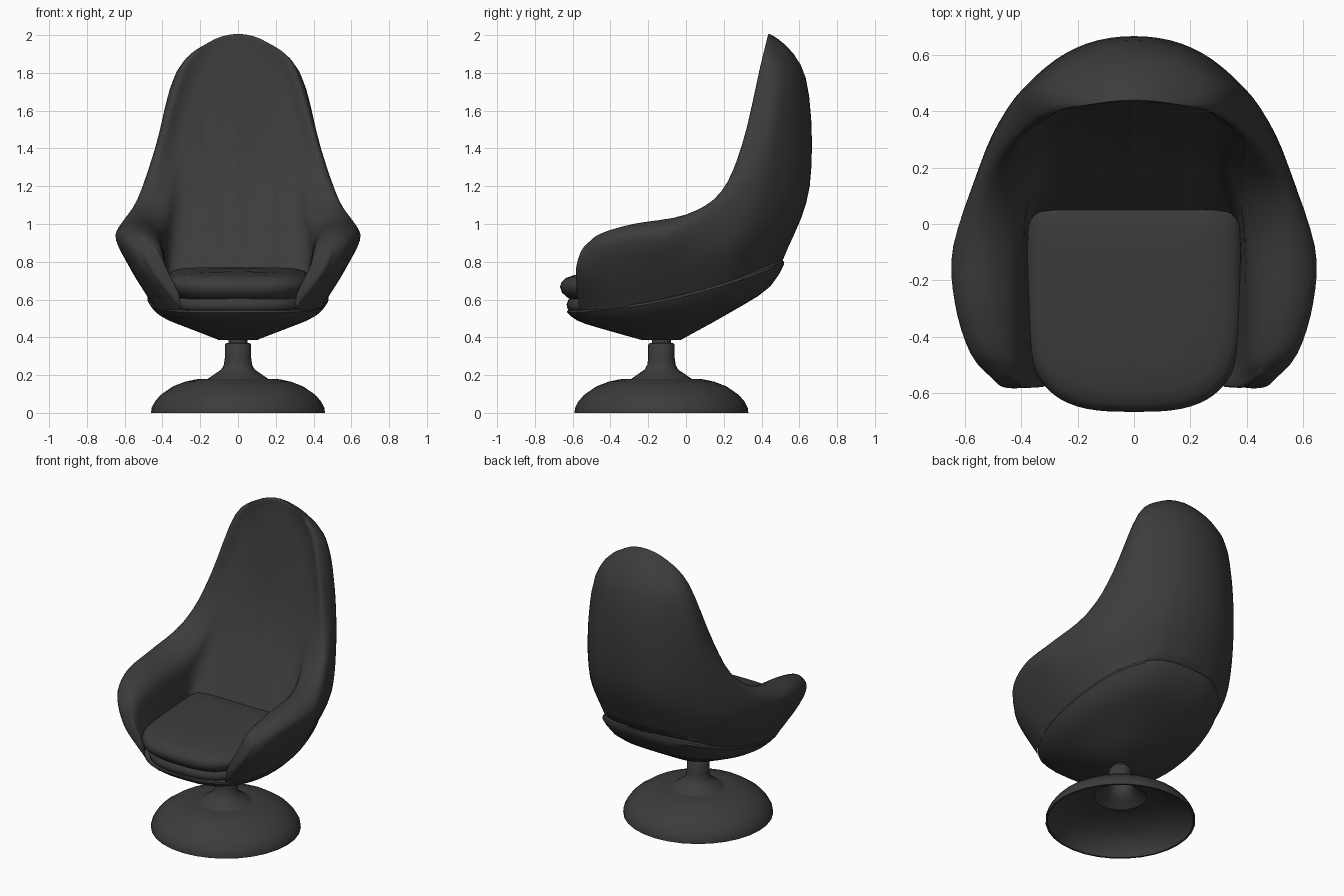
import bpy, bmesh, math
from mathutils import Vector

if "Cube" in bpy.data.objects:
    bpy.data.objects.remove(bpy.data.objects["Cube"])

mat = bpy.data.materials.new("charcoal")
mat.diffuse_color = (0.045, 0.045, 0.045, 1)
mat.use_nodes = True
mat.node_tree.nodes["Principled BSDF"].inputs["Base Color"].default_value = mat.diffuse_color


def make(name, rings, closed=True, caps=(), angle=40):
    """Skin a list of equal-length point rows into a smooth mesh object."""
    bm = bmesh.new()
    rows = [[bm.verts.new(p) for p in r] for r in rings]
    n = len(rows[0])
    for a, b in zip(rows, rows[1:]):
        for i in range(n if closed else n - 1):
            j = (i + 1) % n
            bm.faces.new((a[i], a[j], b[j], b[i]))
    for c in caps:
        bm.faces.new(rows[c])
    bmesh.ops.recalc_face_normals(bm, faces=bm.faces)
    me = bpy.data.meshes.new(name)
    bm.to_mesh(me)
    bm.free()
    me.materials.append(mat)
    ob = bpy.data.objects.new(name, me)
    bpy.context.collection.objects.link(ob)
    bpy.ops.object.select_all(action='DESELECT')
    ob.select_set(True)
    bpy.context.view_layer.objects.active = ob
    bpy.ops.object.shade_smooth_by_angle(angle=math.radians(angle))
    return ob


def spline(pts, steps):
    """Catmull-Rom curve through the points."""
    p = [Vector(q) for q in pts]
    p = [2 * p[0] - p[1]] + p + [2 * p[-1] - p[-2]]
    out = []
    for i in range(1, len(p) - 2):
        a, b, c, d = p[i - 1:i + 3]
        for k in range(steps):
            t = k / steps
            out.append(0.5 * (2 * b + (c - a) * t + (2 * a - 5 * b + 4 * c - d) * t ** 2
                              + (3 * b - a - 3 * c + d) * t ** 3))
    return out + [p[-2]]


def spow(v, e):
    return math.copysign(abs(v) ** e, v)


CY = -0.13  # axis of the pedestal


def lathe(name, profile, seg=32, caps=()):
    angs = [2 * math.pi * i / seg for i in range(seg)]
    return make(name, [[(r * math.cos(a), CY + r * math.sin(a), z) for a in angs]
                       for r, z in profile], caps=caps)


# pedestal: hollow dish foot and flared column
lathe("base_dish", [(0.16, 0.18), (0.22, 0.178), (0.28, 0.165), (0.345, 0.14), (0.41, 0.095),
                    (0.44, 0.06), (0.458, 0.025), (0.46, 0.0), (0.448, 0.0), (0.43, 0.06),
                    (0.34, 0.125), (0.22, 0.165), (0.16, 0.17)])
lathe("column", [(0.163, 0.178), (0.12, 0.208), (0.088, 0.23), (0.075, 0.255), (0.07, 0.29),
                 (0.07, 0.36), (0.065, 0.368), (0.05, 0.37), (0.05, 0.40)], 24, caps=(-1,))


# bowl: rim is a tilted oval, skinned down to a small disc on the column
def bowl_ring(s, h, dz=0.0, seg=48):
    ring = []
    for i in range(seg):
        a = 2 * math.pi * i / seg
        rx, ry = 0.48 * spow(math.sin(a), 0.68), -0.055 - 0.575 * math.cos(a)
        rz = 0.535 + 0.26 * ((ry + 0.63) / 1.15) ** 1.8
        bx, by = 0.1 * math.sin(a), CY - 0.1 * math.cos(a)
        ring.append((bx + (rx - bx) * s, by + (ry - by) * s, 0.385 + (rz - 0.385) * h + dz))
    return ring


make("bowl", [bowl_ring(*k) for k in ((0, 0), (0.3, 0.22), (0.6, 0.45), (0.75, 0.57), (0.87, 0.70),
                                      (0.95, 0.85), (1, 0.98), (0.995, 1.0, 0.007),
                                      (0.97, 1.0, 0.012), (0.85, 1.0, 0.008))], caps=(0,))

# upholstered body: guide paths run from the arm front round to the top centre of the back
seam = [(.30, -.56, .55), (.36, -.49, .545), (.435, -.33, .555), (.46, -.05, .60),
        (.44, .17, .66), (.36, .34, .725), (.23, .455, .775), (.11, .492, .786), (0, .505, .79)]
belly = [(.44, -.575, .72), (.50, -.51, .735), (.555, -.34, .75), (.575, -.05, .79),
         (.53, .22, .88), (.45, .385, 1.0), (.29, .565, 1.15), (.15, .635, 1.19), (0, .655, 1.2)]
shoulder = [(.495, -.555, .84), (.58, -.46, .89), (.636, -.28, .935), (.642, -.08, .955),
            (.55, .18, 1.08), (.44, .41, 1.36), (.345, .50, 1.69), (.19, .60, 1.755),
            (0, .635, 1.77)]
crest = [(.455, -.525, .895), (.52, -.45, .95), (.545, -.28, 1.0), (.54, 0, 1.05),
         (.485, .185, 1.17), (.42, .30, 1.42), (.295, .395, 1.83), (.165, .435, 1.955),
         (0, .455, 2.0)]
inner = [(.42, -.545, .85), (.42, -.48, .90), (.425, -.3, .94), (.41, -.01, .97),
         (.375, .17, 1.10), (.33, .32, 1.38), (.23, .405, 1.70), (.125, .42, 1.84),
         (0, .42, 1.88)]
lumbar = [(.37, -.57, .75), (.38, -.49, .77), (.385, -.3, .80), (.385, -.03, .82),
          (.36, .10, .92), (.29, .21, 1.05), (.17, .28, 1.20), (.08, .30, 1.24), (0, .30, 1.25)]
crease = [(.31, -.57, .63), (.345, -.49, .65), (.365, -.3, .67), (.375, -.08, .69),
          (.36, .01, .71), (.28, .02, .71), (.15, .02, .71), (.07, .02, .71), (0, .02, .71)]
paths = [spline(p + [(-x, y, z) for x, y, z in p[-2::-1]], 4)
         for p in (seam, belly, shoulder, crest, inner, lumbar, crease)]
cols = [spline(col, 5) for col in zip(*paths)]


def arm_tip(col, s, dy):
    """Shrunken copy of the end section that rounds off the arm front."""
    mid = sum(col, Vector()) / len(col)
    return [mid + (p - mid) * s + Vector((0, dy, 0)) for p in col]


tips = ((0.88, -0.010), (0.6, -0.016))
cols = ([arm_tip(cols[0], *t) for t in tips[::-1]] + cols + [arm_tip(cols[-1], *t) for t in tips])
make("padded_shell", cols, caps=(0, -1), angle=65)


# seat cushion and the padded lip below it: stacked rounded outlines, squarer at the rear
def pad(name, cy, a, b, e, levels, tilt=0.0, seg=64):
    rings = []
    for s, z in levels:
        ring = []
        for i in range(seg):
            t = 2 * math.pi * i / seg
            k = 2 / (e if math.sin(t) < 0 else 9)
            x, y = (a - s) * spow(math.cos(t), k), cy + (b - s) * spow(math.sin(t), k)
            ring.append((x, y, z + tilt * (y - cy)))
        rings.append(ring)
    return make(name, rings, caps=(0, -1), angle=60)


pad("seat_cushion", -0.28, 0.385, 0.387, 3.0,
    [(.07, .61), (.035, .635), (.01, .66), (0, .69), (.008, .715), (.03, .735), (.07, .747),
     (.15, .756), (.25, .758)], tilt=0.06)
pad("seat_lip", -0.28, 0.36, 0.352, 2.6,
    [(.03, .53), (.005, .55), (0, .575), (.01, .60), (.035, .625), (.08, .64)])
